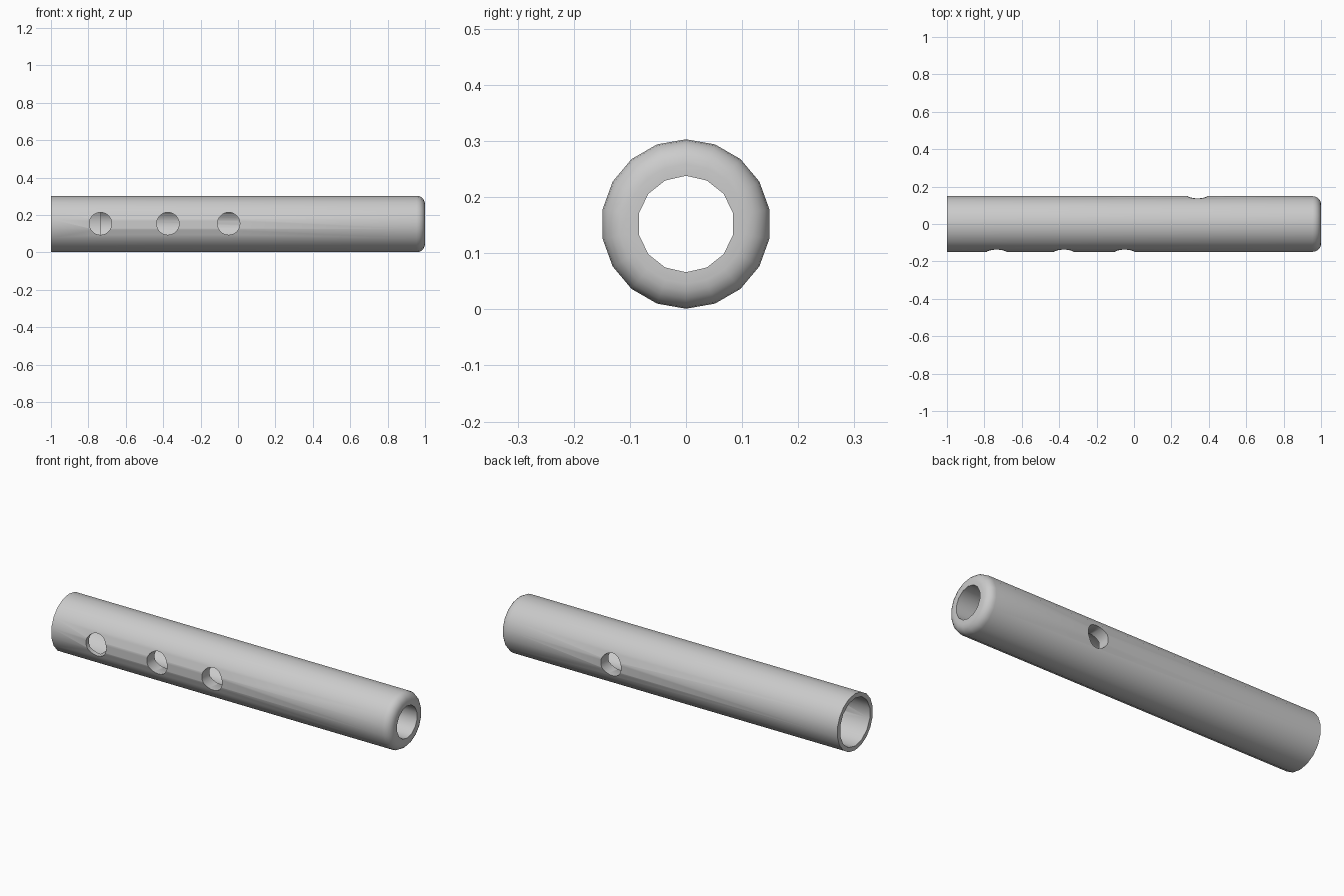
import bpy
import bmesh
from math import pi, sin, cos, radians
from mathutils import Matrix, Vector

cube = bpy.data.objects.get("Cube")
if cube:
    bpy.data.objects.remove(cube, do_unlink=True)

RADIUS = 0.151
AXIS_Z = 0.152
FILLET = 0.045

grey = bpy.data.materials.new("light grey")
grey.use_nodes = True
colour = (0.6, 0.6, 0.6, 1)
grey.diffuse_color = colour
grey.node_tree.nodes["Principled BSDF"].inputs["Base Color"].default_value = colour


def lathe_x(name, profile, sides):
    """Closed solid turned around the x axis from (x, radius) points."""
    bm = bmesh.new()
    rings = [[bm.verts.new((x, r * sin(2 * pi * i / sides), r * cos(2 * pi * i / sides)))
              for i in range(sides)] for x, r in profile]
    for a, b in zip(rings, rings[1:]):
        for i in range(sides):
            j = (i + 1) % sides
            bm.faces.new((a[i], a[j], b[j], b[i]))
    bm.faces.new(rings[0])
    bm.faces.new(rings[-1])
    bmesh.ops.recalc_face_normals(bm, faces=bm.faces)
    mesh = bpy.data.meshes.new(name)
    bm.to_mesh(mesh)
    bm.free()
    mesh.materials.append(grey)
    obj = bpy.data.objects.new(name, mesh)
    obj.location.z = AXIS_Z
    bpy.context.collection.objects.link(obj)
    return obj


def side_hole(name, x, side):
    """Round cutter through one wall only; side is -1 for front, 1 for back."""
    cutter = lathe_x(name, [(0.03, 0.06), (0.25, 0.06)], 28)
    cutter.data.transform(Matrix.Rotation(side * pi / 2, 4, "Z"))
    cutter.location = Vector((x, 0, AXIS_Z + 0.002))
    return cutter


# Outer body with a rounded closed end
rounded = [(1 - FILLET + FILLET * sin(a), RADIUS - FILLET + FILLET * cos(a))
           for a in (radians(18 * k) for k in range(6))]
tube = lathe_x("tube", [(-1, RADIUS)] + rounded, 18)

# Narrow bore and wider socket in the open end
cutters = [lathe_x("bore_cutter", [(-1.1, 0.128), (-0.735, 0.128),
                                   (-0.734, 0.086), (1.1, 0.086)], 14)]

# Three holes in front, one behind
for n, (x, side) in enumerate([(-0.735, -1), (-0.375, -1), (-0.05, -1), (0.34, 1)]):
    cutters.append(side_hole(f"hole_cutter_{n + 1}", x, side))

bpy.context.view_layer.objects.active = tube
for cutter in cutters:
    mod = tube.modifiers.new(cutter.name, "BOOLEAN")
    mod.operation = "DIFFERENCE"
    mod.solver = "EXACT"
    mod.object = cutter
    bpy.ops.object.modifier_apply(modifier=mod.name)
for cutter in cutters:
    bpy.data.objects.remove(cutter, do_unlink=True)

bpy.ops.object.select_all(action="DESELECT")
tube.select_set(True)
bpy.ops.object.shade_smooth_by_angle(angle=radians(40))
